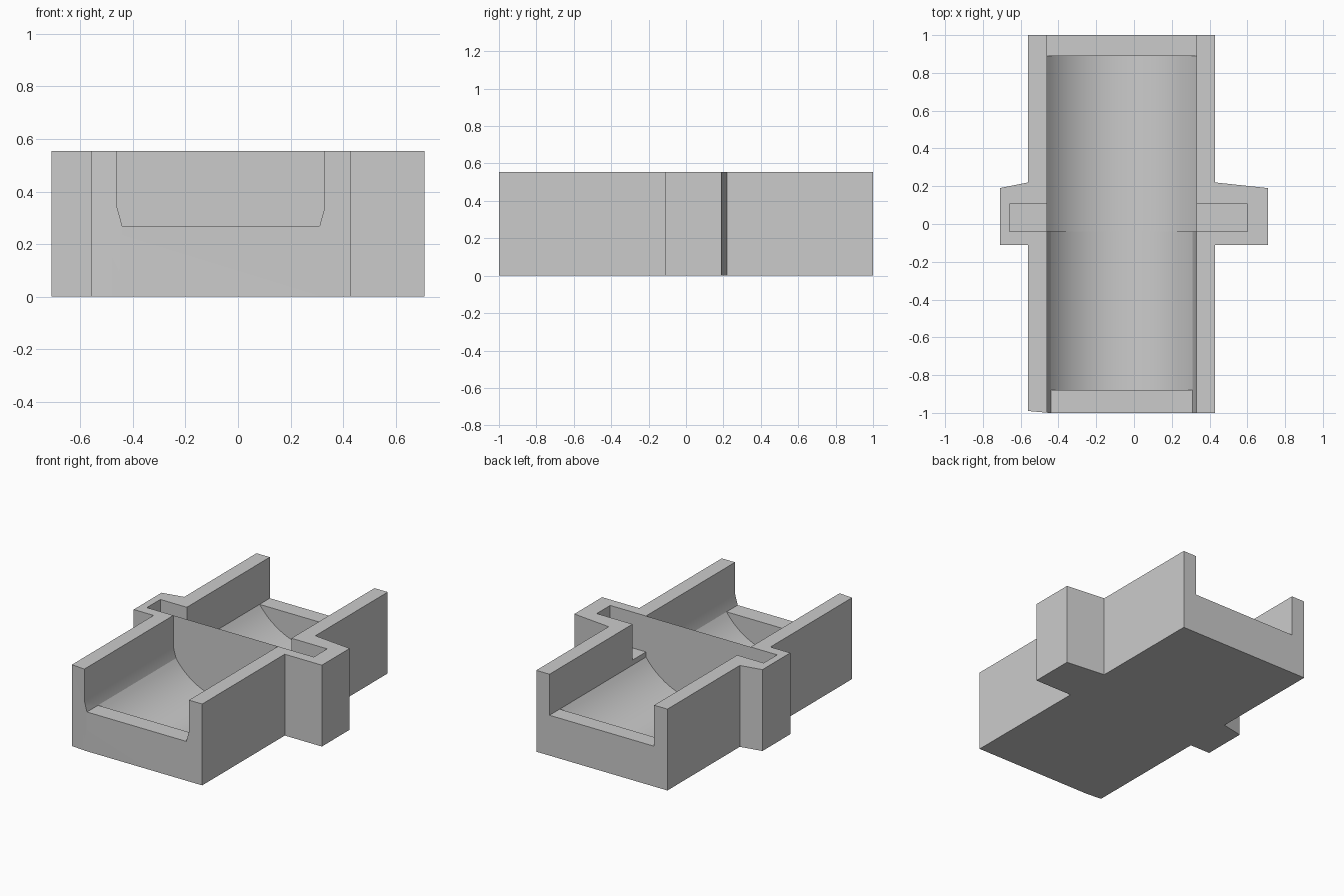
import bpy, bmesh, math

if "Cube" in bpy.data.objects:
    bpy.data.objects.remove(bpy.data.objects["Cube"])

grey = bpy.data.materials.new("plain_grey")
grey.use_nodes = True
grey.diffuse_color = (0.6, 0.6, 0.6, 1)
grey.node_tree.nodes["Principled BSDF"].inputs["Base Color"].default_value = (0.6, 0.6, 0.6, 1)

HEIGHT = 0.555
LEFT, RIGHT = 0.33, -0.46          # inner wall faces
MID = (LEFT + RIGHT) / 2
HALF = (LEFT - RIGHT) / 2
FLOOR = 0.073
SPLIT = -0.04                      # where the channel section changes
ABOVE = 0.8


def prism(name, base, offset):
    """Closed solid: a planar outline pushed along an offset."""
    bm = bmesh.new()
    face = bm.faces.new([bm.verts.new(p) for p in base])
    new = bmesh.ops.extrude_face_region(bm, geom=[face])["geom"]
    bmesh.ops.translate(bm, vec=offset, verts=[v for v in new if isinstance(v, bmesh.types.BMVert)])
    bmesh.ops.recalc_face_normals(bm, faces=bm.faces)
    mesh = bpy.data.meshes.new(name)
    bm.to_mesh(mesh)
    bm.free()
    obj = bpy.data.objects.new(name, mesh)
    bpy.context.collection.objects.link(obj)
    mesh.materials.append(grey)
    return obj


def section(name, points, y0, y1):
    return prism(name, [(x, y0, z) for x, z in points], (0, y1 - y0, 0))


def arc(half, top, steps=28):
    """Circular trough from the right rim down and up to the left rim."""
    sag = top - FLOOR
    radius = (half * half + sag * sag) / (2 * sag)
    sweep = math.asin(half / radius)
    angles = [sweep * (2 * i / steps - 1) for i in range(steps + 1)]
    return [(MID + radius * math.sin(a), FLOOR + radius * (1 - math.cos(a))) for a in angles]


def cut(target, cutter):
    cutter.hide_render = True
    mod = target.modifiers.new("cut", "BOOLEAN")
    mod.operation, mod.solver, mod.object = "DIFFERENCE", "EXACT", cutter
    bpy.context.view_layer.objects.active = target
    bpy.ops.object.modifier_apply(modifier=mod.name)
    bpy.data.objects.remove(cutter)


# Outer body with a side pier on each flank
outline = [(-0.56, -0.99), (-0.45, -1), (0.43, -1), (0.43, -0.11), (0.71, -0.11),
           (0.71, 0.19), (0.43, 0.22), (0.43, 1), (-0.56, 1), (-0.56, 0.22),
           (-0.71, 0.19), (-0.71, -0.11), (-0.56, -0.11)]
body = prism("channel_block", [(x, y, 0) for x, y in outline], (0, 0, HEIGHT))

# Channel sections: the front has a short sloped shoulder, the back is square
square_top = [(LEFT, ABOVE), (RIGHT, ABOVE)]
shoulder = [(LEFT, 0.34)] + square_top + [(RIGHT, 0.34)]
NARROW = HALF - 0.02
cut(body, section("front_trough_cutter", arc(NARROW, 0.268) + shoulder, -0.88, SPLIT))
cut(body, section("back_trough_cutter", arc(HALF, 0.275) + square_top, SPLIT, 0.89))
cut(body, section("front_lip_cutter",
                  [(MID - NARROW, 0.268), (MID + NARROW, 0.268)] + shoulder, -1.1, -0.88))
cut(body, section("back_lip_cutter",
                  [(RIGHT, 0.275), (LEFT, 0.275)] + square_top, 0.89, 1.1))

# Slots running from the channel into the piers
for name, x0, x1 in (("left_slot_cutter", LEFT - 0.03, 0.6), ("right_slot_cutter", -0.66, RIGHT + 0.03)):
    cut(body, section(name, [(x0, 0.31), (x1, 0.31), (x1, ABOVE), (x0, ABOVE)], -0.04, 0.105))

# Smooth trough, sharp edges elsewhere
bpy.ops.object.select_all(action="DESELECT")
body.select_set(True)
bpy.context.view_layer.objects.active = body
bpy.ops.object.shade_smooth_by_angle(angle=math.radians(20))
